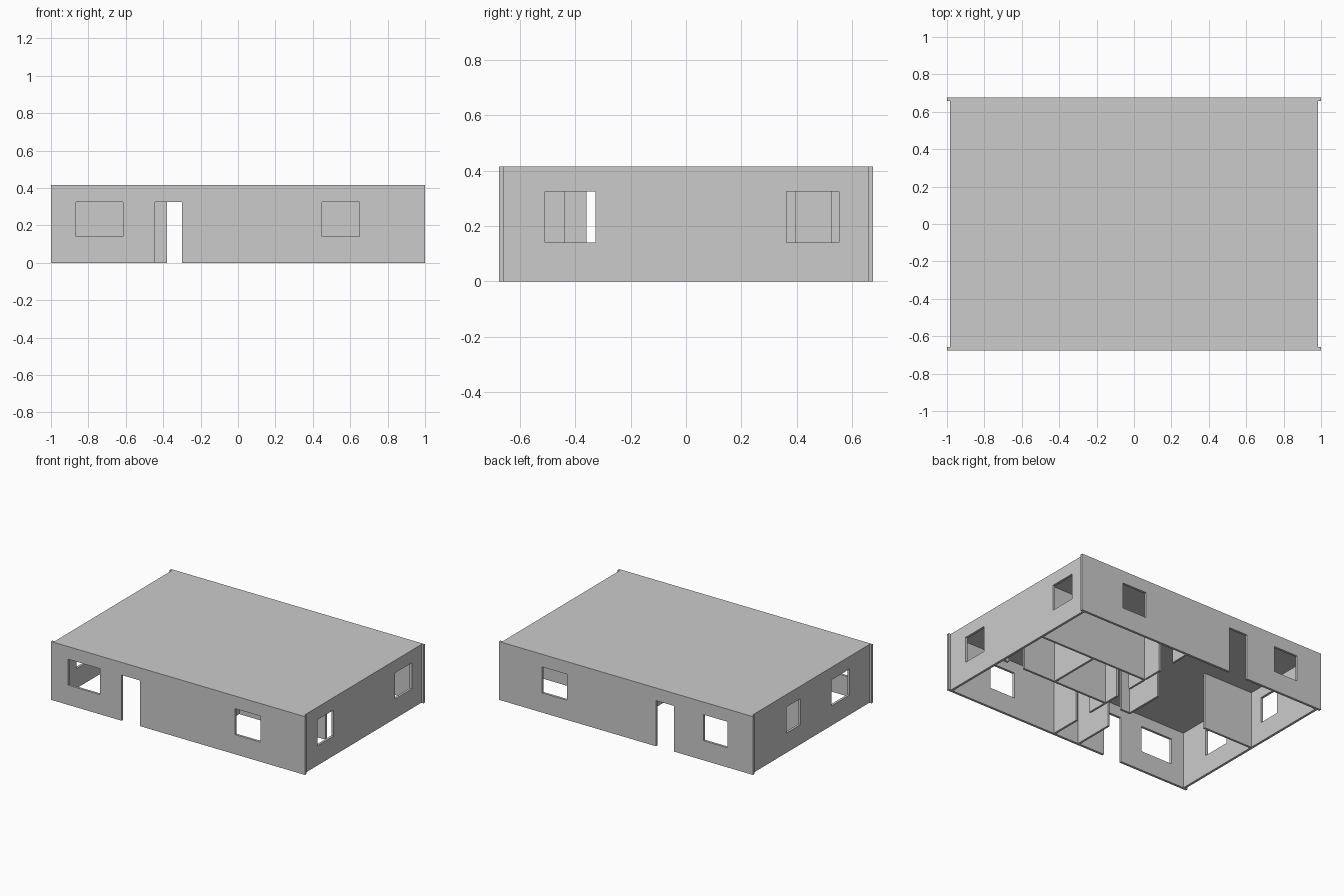
import bpy
import bmesh
from mathutils import Vector

cube = bpy.data.objects.get("Cube")
if cube:
    bpy.data.objects.remove(cube, do_unlink=True)

grey = bpy.data.materials.new("plain grey")
grey.use_nodes = True
grey.diffuse_color = (0.6, 0.6, 0.6, 1)
grey.node_tree.nodes["Principled BSDF"].inputs["Base Color"].default_value = (0.6, 0.6, 0.6, 1)

TOP = 0.415       # full height
CEIL = 0.403      # underside of the roof
SILL, HEAD = 0.14, 0.325
HALF_X, HALF_Y = 1.0, 0.675
SIDE = 0.983      # outer face of the side walls
T = 0.017         # outer wall thickness
IN = 0.015        # partition thickness


def wall(name, axis, a, b, offset, thick, top=CEIL, doors=(), windows=()):
    """Upright wall from a to b along an axis, with rectangular openings left out."""
    holes = [(d[0], d[1], 0, HEAD) for d in doors]
    holes += [(w[0], w[1], SILL, HEAD) for w in windows]
    us = sorted({a, b, *[h[0] for h in holes], *[h[1] for h in holes]})
    zs = sorted({0, top, *[h[2] for h in holes], *[h[3] for h in holes]})
    bm = bmesh.new()
    verts = {}

    def vert(u, z):
        if (u, z) not in verts:
            co = (u, offset, z) if axis == "x" else (offset, u, z)
            verts[u, z] = bm.verts.new(co)
        return verts[u, z]

    for u0, u1 in zip(us, us[1:]):
        for z0, z1 in zip(zs, zs[1:]):
            um, zm = (u0 + u1) / 2, (z0 + z1) / 2
            if any(h[0] < um < h[1] and h[2] < zm < h[3] for h in holes):
                continue
            bm.faces.new([vert(u0, z0), vert(u1, z0), vert(u1, z1), vert(u0, z1)])
    # Give the sheet its thickness
    grown = bmesh.ops.extrude_face_region(bm, geom=bm.faces[:])
    moved = [g for g in grown["geom"] if isinstance(g, bmesh.types.BMVert)]
    step = Vector((0, thick, 0)) if axis == "x" else Vector((thick, 0, 0))
    bmesh.ops.translate(bm, verts=moved, vec=step)
    bmesh.ops.recalc_face_normals(bm, faces=bm.faces[:])
    mesh = bpy.data.meshes.new(name)
    bm.to_mesh(mesh)
    bm.free()
    mesh.materials.append(grey)
    obj = bpy.data.objects.new(name, mesh)
    bpy.context.collection.objects.link(obj)
    return obj


# Outer walls: front and back run the full width
wall("front_wall", "x", -HALF_X, HALF_X, -HALF_Y, T, TOP,
     doors=[(-0.443, -0.30)], windows=[(-0.865, -0.615), (0.45, 0.65)])
wall("back_wall", "x", -HALF_X, HALF_X, HALF_Y - T, T, TOP,
     doors=[(-0.38, -0.235)], windows=[(-0.80, -0.61), (0.465, 0.66)])
inner_y = HALF_Y - T
wall("left_wall", "y", -inner_y, inner_y, SIDE - T, T,
     windows=[(-0.51, -0.327), (0.363, 0.552)])
wall("right_wall", "y", -inner_y, inner_y, -SIDE, T,
     windows=[(-0.435, -0.23), (0.115, 0.275)])

# Partitions running across the width
inner_x = SIDE - T
wall("rear_bedroom_partition", "x", 0.118, inner_x, 0.233, IN)
wall("front_bedroom_partition", "x", -0.083, inner_x, -0.157, IN,
     doors=[(-0.015, 0.105), (0.80, 0.93)])
wall("kitchen_partition", "x", -inner_x, -0.576, 0.005, IN)

# Partitions running front to back
wall("hall_partition_front", "y", -inner_y, -0.157, 0.105, IN,
     doors=[(-0.437, -0.305)])
wall("hall_partition_middle", "y", -0.142, 0.233, 0.105, IN,
     doors=[(-0.03, 0.09)])
wall("hall_partition_rear", "y", 0.248, inner_y, 0.105, IN,
     doors=[(0.395, 0.525)])
wall("bath_partition", "y", -0.142, 0.233, 0.532, IN)
wall("entry_partition", "y", -inner_y, -0.36, -0.098, IN)
wall("living_partition", "y", -0.157, 0.135, -0.098, IN)

# Flat roof set between the front and back walls
bpy.ops.mesh.primitive_cube_add(size=1, location=(0, 0, (TOP + CEIL) / 2))
roof = bpy.context.object
roof.name = "roof"
roof.scale = (2 * SIDE, 2 * inner_y, TOP - CEIL)
bpy.ops.object.transform_apply(location=False, rotation=False, scale=True)
roof.data.materials.append(grey)
